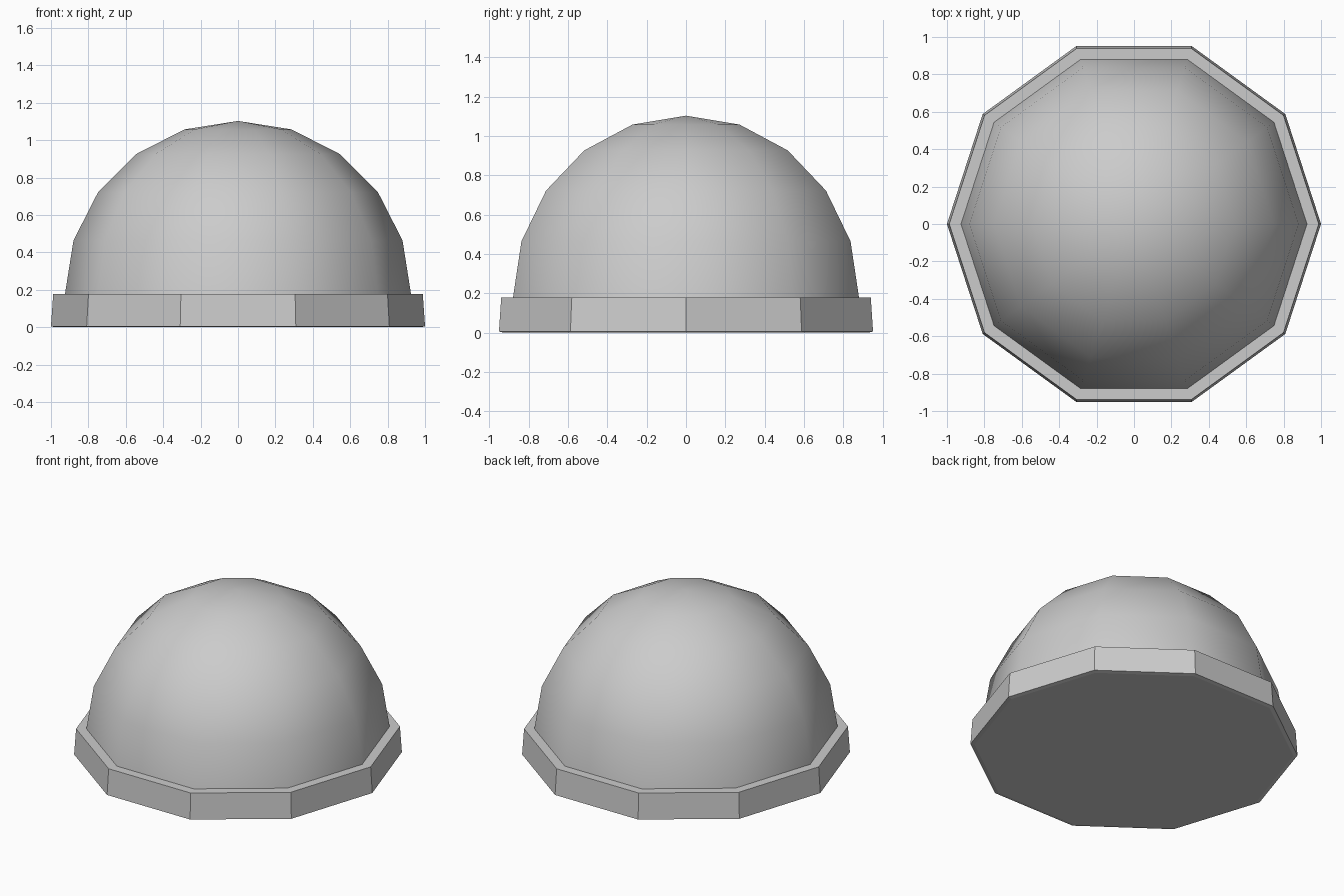
import bpy, bmesh, math

if "Cube" in bpy.data.objects:
    bpy.data.objects.remove(bpy.data.objects["Cube"])

SIDES = 10
LEDGE = 0.178
DOME_R = 0.925


def lathe(name, profile, smooth):
    """Revolve (radius, z) points, listed bottom to top, into a ten-sided mesh."""
    bm = bmesh.new()
    rings = []
    for r, z in profile:
        if r < 1e-6:
            rings.append([bm.verts.new((0, 0, z))])
        else:
            rings.append([bm.verts.new((r * math.cos(math.tau * i / SIDES),
                                        r * math.sin(math.tau * i / SIDES), z))
                          for i in range(SIDES)])
    for low, high in zip(rings, rings[1:]):
        for i in range(SIDES):
            j = (i + 1) % SIDES
            if len(high) == 1:
                face = (low[i], low[j], high[0])
            else:
                face = (low[i], low[j], high[j], high[i])
            bm.faces.new(face).smooth = smooth
    mesh = bpy.data.meshes.new(name)
    return bm, rings, mesh


def finish(bm, mesh):
    bm.to_mesh(mesh)
    bm.free()
    bpy.context.collection.objects.link(bpy.data.objects.new(mesh.name, mesh))


# Flat-sided base rim with a closed underside
bm, rings, mesh = lathe("base_rim", [(0.975, 0), (1.0, 0.005), (0.988, LEDGE),
                                     (DOME_R, LEDGE)], False)
bm.faces.new(rings[0][::-1])
finish(bm, mesh)

# Smooth-shaded hemisphere in five bands
arc = [math.radians(18 * k) for k in range(6)]
bm, rings, mesh = lathe("dome", [(DOME_R * math.cos(a), LEDGE + DOME_R * math.sin(a))
                                 for a in arc], True)
finish(bm, mesh)
